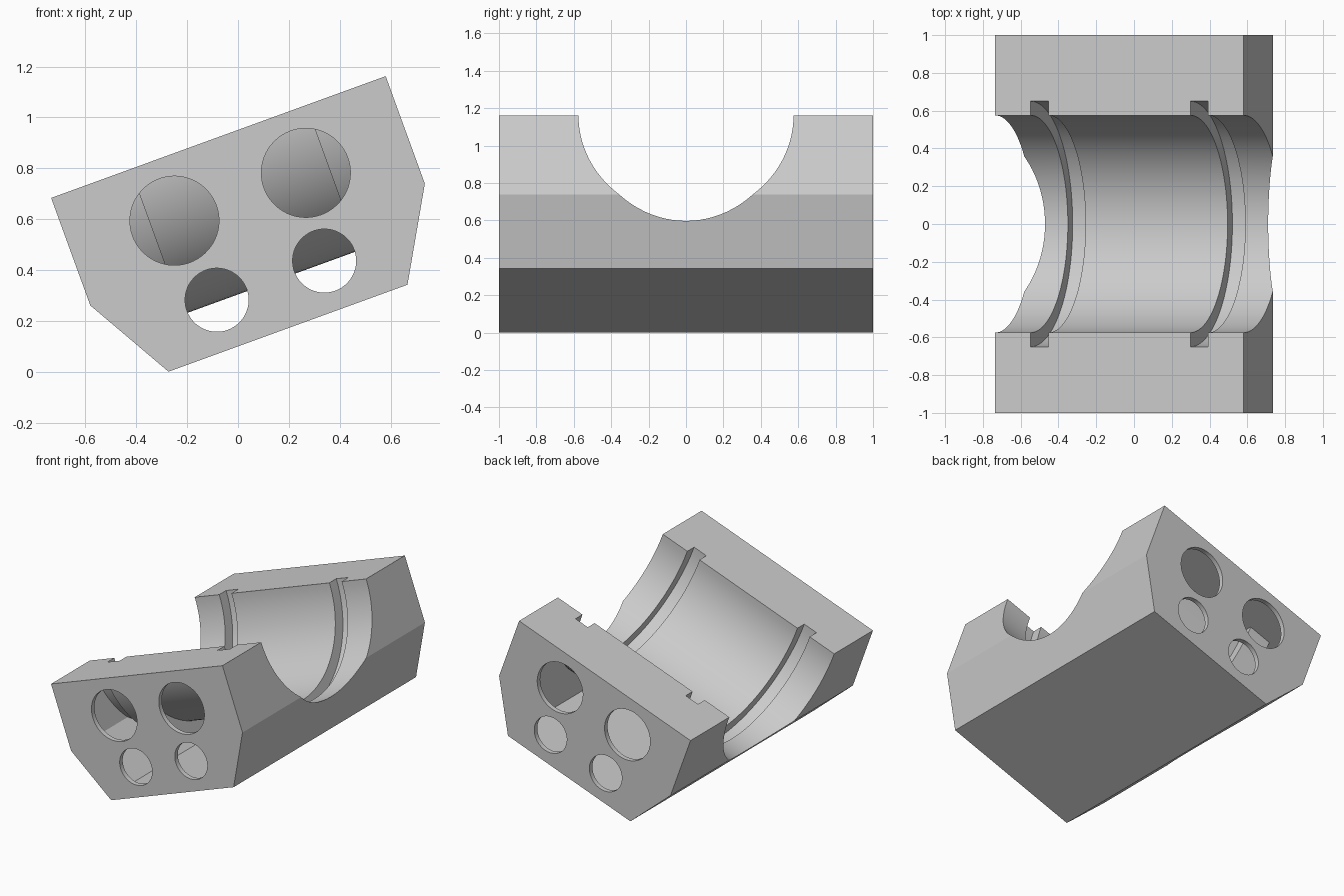
import bpy, bmesh
from math import radians
from mathutils import Matrix, Vector

if "Cube" in bpy.data.objects:
    bpy.data.objects.remove(bpy.data.objects["Cube"])

WALL = 0.033
BORE, GROOVE = 0.575, 0.65
scene = bpy.context.scene


def add_object(name, bm):
    bmesh.ops.recalc_face_normals(bm, faces=bm.faces)
    mesh = bpy.data.meshes.new(name)
    bm.to_mesh(mesh)
    bm.free()
    obj = bpy.data.objects.new(name, mesh)
    scene.collection.objects.link(obj)
    return obj


def inset(points, t):
    """Offset a counter-clockwise convex profile inward by t."""
    result = []
    for i, p in enumerate(points):
        a = (p - points[i - 1]).normalized()
        b = (points[(i + 1) % len(points)] - p).normalized()
        n1, n2 = Vector((-a.y, a.x)), Vector((-b.y, b.x))
        result.append(p + (n1 + n2) * t / (1 + n1.dot(n2)))
    return result


def prism(name, points, half):
    bm = bmesh.new()
    face = bm.faces.new([bm.verts.new((p.x, -half, p.y)) for p in points])
    ext = bmesh.ops.extrude_face_region(bm, geom=[face])
    verts = [g for g in ext["geom"] if isinstance(g, bmesh.types.BMVert)]
    bmesh.ops.translate(bm, verts=verts, vec=(0, 2 * half, 0))
    return add_object(name, bm)


def cylinder(name, radius, length, centre, axis, segments):
    bm = bmesh.new()
    turn = Matrix.Rotation(radians(90), 4, "Y" if axis == "X" else "X")
    bmesh.ops.create_cone(bm, cap_ends=True, segments=segments, radius1=radius,
                          radius2=radius, depth=length,
                          matrix=Matrix.Translation(centre) @ turn)
    return add_object(name, bm)


def cut(target, cutter):
    """Subtract the cutter, bake the result and discard the cutter."""
    cutter.hide_render = True
    mod = target.modifiers.new("cut", "BOOLEAN")
    mod.operation, mod.solver, mod.object = "DIFFERENCE", "EXACT", cutter
    bpy.context.view_layer.update()
    deps = bpy.context.evaluated_depsgraph_get()
    mesh = bpy.data.meshes.new_from_object(target.evaluated_get(deps))
    target.modifiers.clear()
    target.data = mesh
    bpy.data.objects.remove(cutter)


def cut_bore(target, t):
    """Half-round channel with two ring grooves, thickened by t."""
    cut(target, cylinder("bore_cutter", BORE + t, 3, (0, 0, 0), "X", 96))
    for x in (-0.45, 0.45):
        cut(target, cylinder("groove_cutter", GROOVE + t, 0.1 + 2 * t,
                             (x, 0, 0), "X", 96))


# Outer block: tapered profile, seen from the front
profile = [Vector(p) for p in ((-0.7, 0), (-0.7, -0.45), (-0.5, -0.8),
                               (0.5, -0.8), (0.7, -0.45), (0.7, 0))]
block = prism("bearing_block", profile, 1)
cut_bore(block, 0)

# Hollow inside, leaving an even wall all round
cavity = prism("cavity", inset(profile, WALL), 1 - WALL)
cut_bore(cavity, WALL)
cut(block, cavity)

# Round openings through both end walls
for end in (-1, 1):
    for side in (-1, 1):
        for x, z, radius in ((0.275, -0.25, 0.175), (0.225, -0.6, 0.125)):
            cut(block, cylinder("hole_cutter", radius, 0.12,
                                (side * x, end, z), "Y", 64))

# Plain grey finish
grey = bpy.data.materials.new("light_grey")
grey.use_nodes = True
colour = (0.6, 0.6, 0.6, 1)
grey.diffuse_color = colour
grey.node_tree.nodes["Principled BSDF"].inputs["Base Color"].default_value = colour
block.data.materials.clear()
block.data.materials.append(grey)
for poly in block.data.polygons:
    poly.material_index = 0

# Smooth curved walls, crisp edges
block.data.shade_smooth()
block.data.set_sharp_from_angle(angle=radians(20))

# Tilted pose
block.rotation_euler = (0, radians(-20), 0)
block.location = (-0.077, 0, 0.923)
